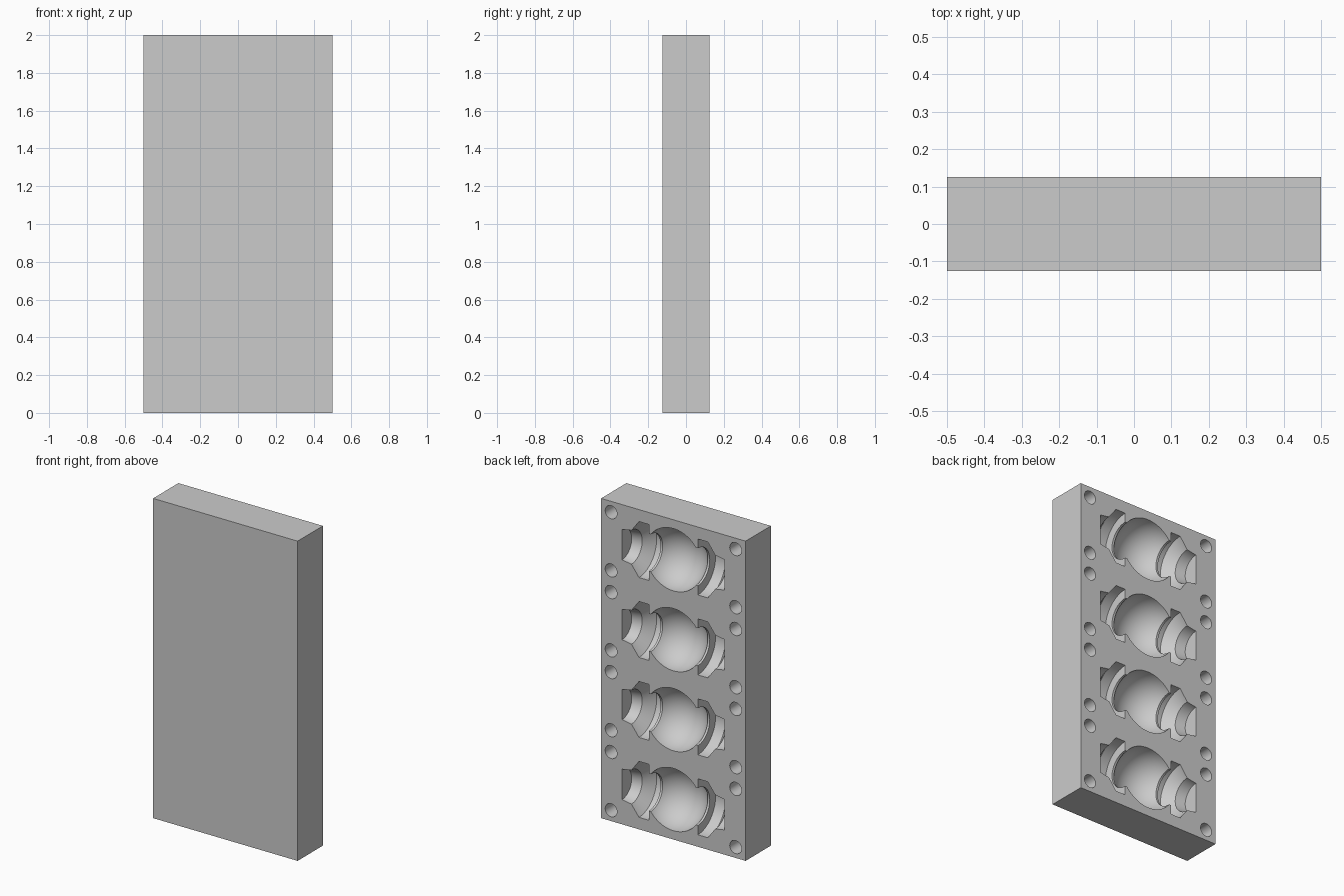
import bpy, bmesh, math
from mathutils import Matrix, Vector

cube = bpy.data.objects.get("Cube")
if cube:
    bpy.data.objects.remove(cube)

WIDTH, DEPTH, HEIGHT = 1.0, 0.25, 2.0
PARTING = DEPTH / 2          # y of the open mould face
CELLS = 4
PITCH = HEIGHT / CELLS
BALL, NECK = 0.195, 0.117

grey = bpy.data.materials.new("mould_grey")
grey.use_nodes = True
grey.diffuse_color = (0.6, 0.6, 0.6, 1)
grey.node_tree.nodes["Principled BSDF"].inputs["Base Color"].default_value = (0.6, 0.6, 0.6, 1)


def make_object(name, bm):
    bmesh.ops.recalc_face_normals(bm, faces=bm.faces)
    mesh = bpy.data.meshes.new(name)
    bm.to_mesh(mesh)
    bm.free()
    mesh.materials.append(grey)
    obj = bpy.data.objects.new(name, mesh)
    bpy.context.collection.objects.link(obj)
    return obj


def cavity_profile():
    """Half outline (x, radius): stepped end, flange, neck, ball, then mirrored."""
    side = [(0.355, 0), (0.355, 0.095), (0.29, 0.106), (0.238, 0.175), (0.17, 0.175), (0.17, NECK)]
    start = math.asin(NECK / BALL)
    steps = 32
    arc = []
    for i in range(steps + 1):
        a = start + (math.pi - 2 * start) * i / steps
        arc.append((BALL * math.cos(a), BALL * math.sin(a)))
    return side + arc + [(-x, r) for x, r in reversed(side)]


def add_cavity(bm, z):
    centre = Vector((0, PARTING, z))
    verts = [bm.verts.new(centre + Vector((x, 0, r))) for x, r in cavity_profile()]
    edges = [bm.edges.new(pair) for pair in zip(verts, verts[1:])]
    bmesh.ops.spin(bm, geom=verts + edges, cent=centre, axis=(1, 0, 0),
                   angle=math.tau, steps=64, use_merge=False)


def add_pin_hole(bm, x, z):
    place = Matrix.Translation((x, PARTING, z)) @ Matrix.Rotation(math.pi / 2, 4, "X")
    bmesh.ops.create_cone(bm, cap_ends=True, segments=32, radius1=0.041,
                          radius2=0.041, depth=0.2, matrix=place)


# Block
bm = bmesh.new()
bmesh.ops.create_cube(bm, size=1, matrix=Matrix.Translation((0, 0, HEIGHT / 2))
                      @ Matrix.Diagonal((WIDTH, DEPTH, HEIGHT, 1)))
block = make_object("mould_block", bm)

# Cutter: turned cavities and corner pin holes in every cell
bm = bmesh.new()
for cell in range(CELLS):
    middle = PITCH * (cell + 0.5)
    add_cavity(bm, middle)
    bmesh.ops.remove_doubles(bm, verts=bm.verts, dist=0.0001)
    for sx in (-1, 1):
        for sz in (-1, 1):
            add_pin_hole(bm, sx * 0.431, middle + sz * 0.182)
cutter = make_object("cavity_cutter", bm)
cutter.hide_render = True

# Cut the block, then drop the cutter
cut = block.modifiers.new("cavities", "BOOLEAN")
cut.operation = "DIFFERENCE"
cut.solver = "EXACT"
cut.object = cutter
bpy.ops.object.select_all(action="DESELECT")
block.select_set(True)
bpy.context.view_layer.objects.active = block
bpy.ops.object.modifier_apply(modifier=cut.name)
bpy.data.objects.remove(cutter)

bpy.ops.object.shade_smooth_by_angle(angle=math.radians(25))
